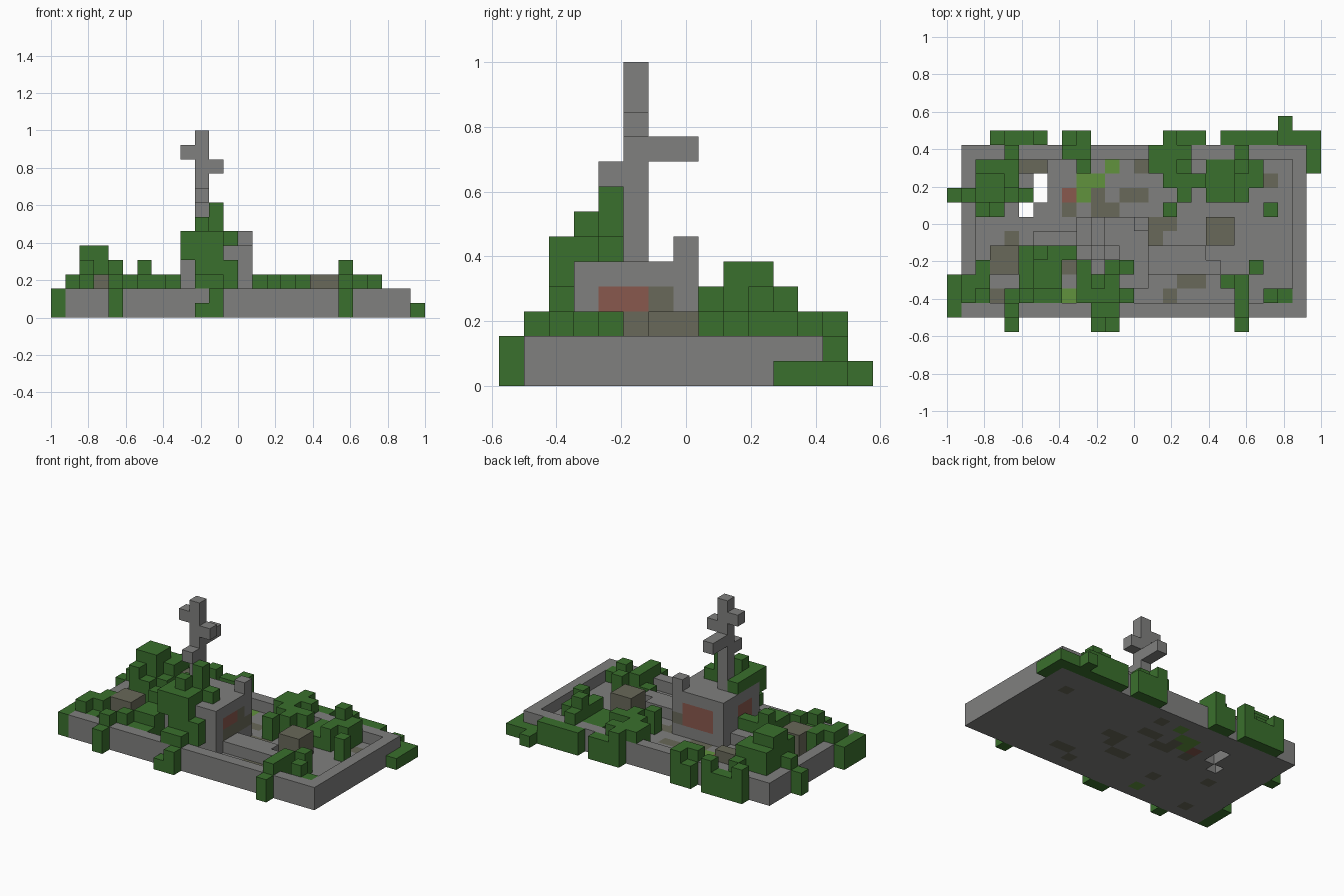
import bpy
import bmesh
from mathutils import Vector

cube = bpy.data.objects.get("Cube")
if cube:
    bpy.data.objects.remove(cube)

V = 2 / 26                       # edge of one block
ORIGIN = Vector((-1, -7.5 * V, 0))


def material(name, rgb):
    m = bpy.data.materials.new(name)
    m.use_nodes = True
    m.diffuse_color = (*rgb, 1)
    bsdf = m.node_tree.nodes["Principled BSDF"]
    bsdf.inputs["Base Color"].default_value = (*rgb, 1)
    bsdf.inputs["Roughness"].default_value = 0.9
    return m


COLOURS = {
    "stone": (0.215, 0.215, 0.21),
    "leaf": (0.042, 0.16, 0.026),
    "earth": (0.14, 0.14, 0.1),
    "clay": (0.25, 0.098, 0.075),
    "moss": (0.12, 0.29, 0.048),
}
MATERIALS = [material(n, c) for n, c in COLOURS.items()]
INDEX = {n: i for i, n in enumerate(COLOURS)}

parts = {}     # part name -> {cell: colour name}
solid = set()  # every filled cell


def fill(part, x, y, z, colour="stone"):
    """Fill a box of cells that are still empty; each range is inclusive."""
    cells = parts.setdefault(part, {})
    for i in range(x[0], x[1] + 1):
        for j in range(y[0], y[1] + 1):
            for k in range(z[0], z[1] + 1):
                if (i, j, k) not in solid:
                    solid.add((i, j, k))
                    cells[i, j, k] = colour


def paint(part, cells, colour):
    for c in cells:
        if c in parts[part]:
            parts[part][c] = colour


def bush(part, top, *clumps):
    """Grow leaf columns up to one level over clumps (x, y, width, depth)."""
    for x, y, *size in clumps:
        width, depth = size or (1, 1)
        fill(part, (x, x + width - 1), (y, y + depth - 1), (0, top), "leaf")


# Rim walls
for y in (1, 12):
    fill("rim_wall", (1, 24), (y, y), (0, 1))
for x in (1, 24):
    fill("rim_wall", (x, x), (2, 11), (0, 1))

# Floor slab with a broken hole
fill("floor", (2, 23), (2, 11), (0, 0))
for i, j in ((6, 9), (6, 10), (5, 8)):
    del parts["floor"][i, j, 0]
    solid.discard((i, j, 0))

# Worn patches in the floor
earth = [(13, 11), (12, 9), (13, 9), (11, 8), (10, 8), (8, 8), (14, 7), (15, 7),
         (14, 6), (13, 5), (12, 5), (16, 3), (15, 2), (3, 2), (8, 4), (22, 10),
         (10, 9), (17, 3), (4, 6)]
paint("floor", [(i, j, 0) for i, j in earth], "earth")
paint("floor", [(8, 9, 0)], "clay")
paint("floor", [(i, j, 0) for i, j in ((11, 11), (9, 9), (9, 10), (10, 10), (8, 2))], "moss")

# Earth mounds
for x, y in (((18, 19), (6, 7)), ((3, 4), (4, 5)), ((5, 6), (11, 11))):
    fill("earth_mound", x, y, (1, 2), "earth")

# Central tomb with a corner stub and worn sides
fill("tomb", (9, 13), (3, 7), (1, 4))
fill("tomb", (13, 13), (7, 7), (5, 5))
paint("tomb", [(13, j, 2) for j in range(4, 8)] + [(13, 6, 3), (12, 3, 2)], "earth")
paint("tomb", [(13, j, 3) for j in (4, 5)], "clay")
paint("tomb", [(i, 7, k) for i in (10, 11, 12) for k in (2, 3)], "clay")
paint("tomb", [(9, j, k) for j in (4, 5) for k in (2, 3)], "clay")

# Low ledges beside the tomb
fill("ledge", (14, 18), (4, 4), (1, 1))
fill("ledge", (14, 17), (5, 5), (1, 1))
fill("ledge", (6, 8), (6, 6), (1, 1))

# Post with crooked arms
fill("post", (10, 10), (5, 5), (5, 12))
fill("post_arm", (9, 9), (5, 5), (11, 11))
fill("post_arm", (11, 11), (5, 5), (10, 10))
fill("post_arm", (10, 10), (6, 7), (9, 9))
fill("post_arm", (10, 10), (4, 4), (8, 8))

# Tall ivy over the front of the tomb
bush("tomb_ivy", 7, (11, 4))
bush("tomb_ivy", 6, (10, 3))
bush("tomb_ivy", 5, (9, 3, 3, 1), (9, 4, 1, 2), (12, 4), (10, 2, 2, 1))
fill("tomb_ivy", (9, 9), (2, 2), (4, 5), "leaf")
fill("tomb_ivy", (12, 12), (2, 2), (2, 3), "leaf")
bush("tomb_ivy", 2, (10, 1, 2, 1))
bush("tomb_ivy", 1, (11, 0))
bush("tomb_ivy", 0, (10, 0))

# Bushes in the back right corner, tallest first
bush("back_right_bush", 4, (2, 9, 2, 2))
bush("back_right_bush", 3, (2, 10, 3, 2), (2, 8))
bush("back_right_bush", 2, (3, 8), (1, 9, 4, 1), (4, 12), (3, 13), (6, 13))
bush("back_right_bush", 1, (4, 13, 2, 1), (0, 9, 6, 1))

# Bushes in the middle of the back wall
bush("back_middle_bush", 2, (9, 12, 1, 2), (8, 12))
bush("back_middle_bush", 1, (8, 13), (9, 11))

# Bushes in the back left corner
bush("back_left_bush", 3, (20, 11))
bush("back_left_bush", 2, (14, 11, 2, 2), (16, 12), (15, 13), (15, 10, 3, 1),
     (16, 9), (15, 8), (20, 9, 1, 4), (21, 10, 1, 2), (22, 8))
bush("back_left_bush", 1, (16, 11), (16, 13, 2, 1), (18, 9, 2, 3), (19, 13, 4, 1))
bush("back_left_bush", 0, (23, 13, 3, 1), (23, 14), (25, 11, 1, 2))

# Bushes in the front right corner
bush("front_right_bush", 3, (6, 5))
bush("front_right_bush", 2, (7, 5, 2, 1), (6, 3, 2, 2), (2, 4), (1, 3, 2, 1),
     (1, 2), (5, 2), (4, 1))
bush("front_right_bush", 1, (5, 3, 1, 3), (0, 1, 1, 3), (2, 2), (4, 2, 4, 1), (4, 0))

# Bushes in the front left corner
bush("front_left_bush", 2, (21, 4), (20, 1, 1, 3), (22, 2))
bush("front_left_bush", 1, (19, 3), (23, 2), (20, 0))

# Outer faces of the filled cells
AXES = [Vector(a) for a in ((1, 0, 0), (0, 1, 0), (0, 0, 1))]


def build(name, cells):
    bm = bmesh.new()
    for cell, colour in cells.items():
        centre = Vector(cell) + Vector((0.5, 0.5, 0.5))
        for a in range(3):
            for s in (1, -1):
                n = AXES[a] * s
                if tuple(int(c) for c in Vector(cell) + n) in solid:
                    continue
                u, w = AXES[(a + 1) % 3] * s, AXES[(a + 2) % 3]
                ring = [(-1, -1), (1, -1), (1, 1), (-1, 1)]
                face = bm.faces.new([
                    bm.verts.new(ORIGIN + V * (centre + (n + u * p + w * q) / 2))
                    for p, q in ring])
                face.material_index = INDEX[colour]
    bmesh.ops.remove_doubles(bm, verts=bm.verts, dist=V / 100)
    mesh = bpy.data.meshes.new(name)
    bm.to_mesh(mesh)
    bm.free()
    for m in MATERIALS:
        mesh.materials.append(m)
    bpy.context.collection.objects.link(bpy.data.objects.new(name, mesh))


for part_name, part_cells in parts.items():
    build(part_name, part_cells)
